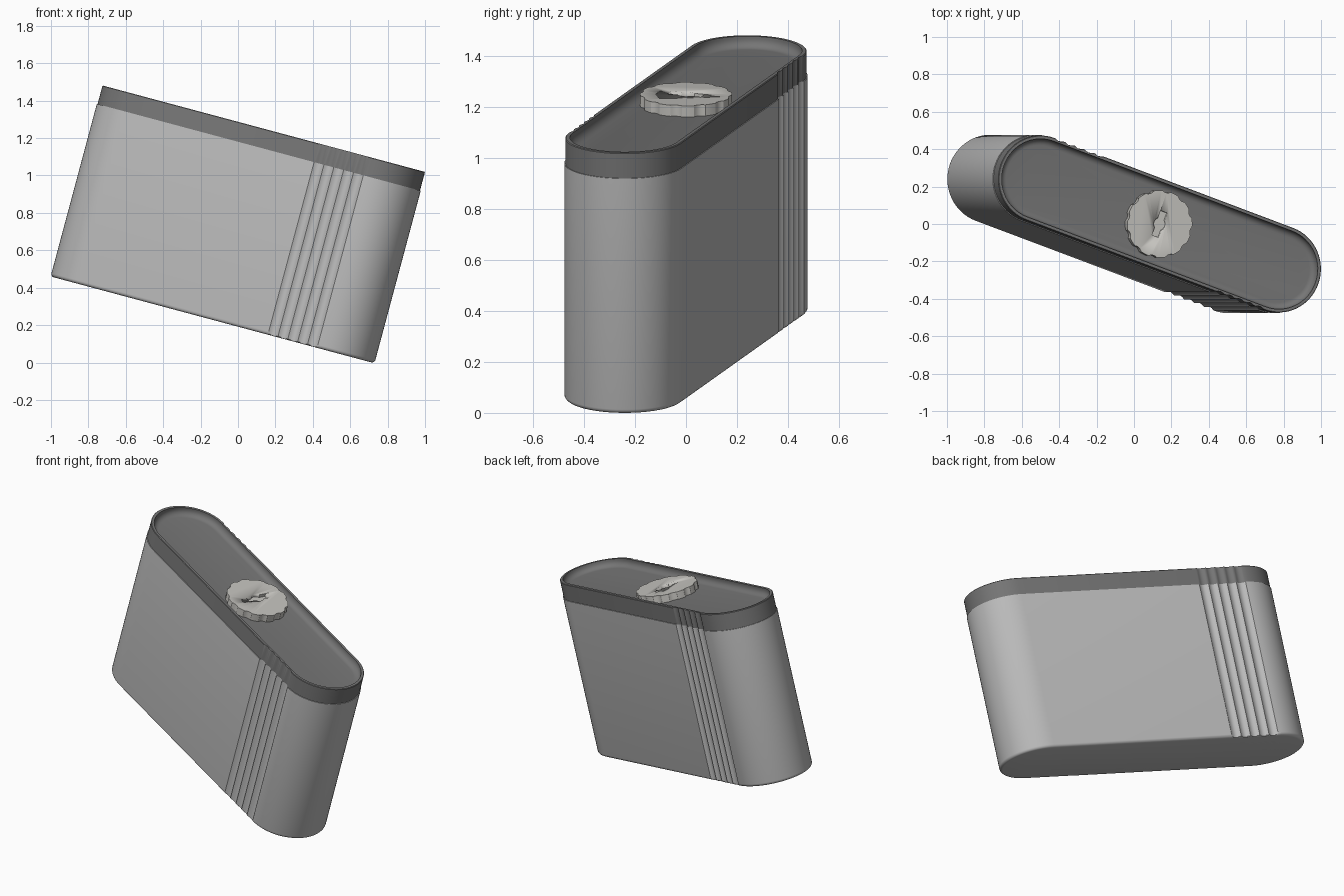
import bpy, bmesh
from math import sin, cos, pi, radians
from mathutils import Matrix

if "Cube" in bpy.data.objects:
    bpy.data.objects.remove(bpy.data.objects["Cube"])

A, R = 0.702, 0.237            # half distance of end centres, end radius
H, SEAM = 1.058, 0.955         # full height, body/lid seam
FLUTE_W, FLUTE_D, FLUTES = 0.058, 0.013, 5
POSE = (Matrix.Translation((-0.136, 0, 0.228))
        @ Matrix.Rotation(radians(15), 4, 'Y') @ Matrix.Rotation(radians(-20), 4, 'Z'))


def material(name, grey):
    m = bpy.data.materials.new(name)
    m.diffuse_color = (*grey, 1)
    m.use_nodes = True
    m.node_tree.nodes["Principled BSDF"].inputs["Base Color"].default_value = m.diffuse_color
    return m


def outline(inset):
    """Stadium with a fluted grip on each long side, two-fold symmetric."""
    r = R - inset
    half = []
    for i in range(33):
        t = -pi / 2 + pi * i / 32
        half.append((A + r * cos(t), r * sin(t)))
    for i in range(FLUTES * 8):
        t = (i % 8) / 8
        u = -A + FLUTES * FLUTE_W - i * FLUTE_W / 8
        half.append((u, min(r, R - FLUTE_D * 4 * t * (1 - t))))
    return half + [(-x, -y) for x, y in half]


def loft(name, rings, mat):
    """Skin a list of (outline, height) rings and cap both ends."""
    bm = bmesh.new()
    loops = [[bm.verts.new((x, y, z)) for x, y in pts] for pts, z in rings]
    n = len(loops[0])
    for lo, hi in zip(loops, loops[1:]):
        for i in range(n):
            j = (i + 1) % n
            bm.faces.new((lo[i], lo[j], hi[j], hi[i]))
    bm.faces.new(loops[0][::-1])
    bm.faces.new(loops[-1])
    bmesh.ops.recalc_face_normals(bm, faces=bm.faces)
    me = bpy.data.meshes.new(name)
    bm.to_mesh(me)
    bm.free()
    ob = bpy.data.objects.new(name, me)
    bpy.context.collection.objects.link(ob)
    ob.matrix_world = POSE
    if mat:
        me.materials.append(mat)
    bpy.ops.object.select_all(action='DESELECT')
    ob.select_set(True)
    bpy.context.view_layer.objects.active = ob
    bpy.ops.object.shade_smooth_by_angle(angle=radians(30))
    return ob


body_mat = material("body_grey", (0.50, 0.50, 0.50))
lid_mat = material("lid_grey", (0.18, 0.18, 0.18))
knob_mat = material("knob_grey", (0.56, 0.55, 0.52))

# Body with a rounded bottom edge
B = 0.018
rings = [(outline(B * (1 - sin(t))), B * (1 - cos(t)))
         for t in [pi / 2 * i / 4 for i in range(5)]]
loft("body", rings + [(outline(0), SEAM)], body_mat)

# Lid: outer wall, thin rim, then a filleted tray
FLOOR, F, RIM = H - 0.045, 0.035, 0.022
rings = [(outline(0.004), SEAM), (outline(0.004), H - 0.003),
         (outline(0.007), H), (outline(RIM), H)]
rings += [(outline(RIM + F * (1 - cos(t))), FLOOR + F * (1 - sin(t)))
          for t in [pi / 2 * i / 6 for i in range(7)]]
loft("lid", rings, lid_mat)

# Knob: disc with shallow scallops round the edge
LOBES, STEPS = 12, 12
edge = []
for i in range(LOBES * STEPS):
    k = (i % STEPS) / STEPS
    dip = 0.009 * (1 - ((k - 0.25) / 0.25) ** 2) if k < 0.5 else 0
    t = 2 * pi * i / (LOBES * STEPS)
    edge.append(((0.18 - dip) * cos(t), (0.18 - dip) * sin(t)))
knob = loft("knob", [(edge, FLOOR - 0.003), (edge, H)], knob_mat)

# Keyhole: round hole with a slot across it
w, r, end = 0.02, 0.034, 0.07
key = []
for s in (1, -1):
    key += [(s * w, -s * end)]
    for i in range(9):
        t = radians(-53 + 106 * i / 8)
        key.append((s * r * cos(t), s * r * sin(t)))
    key += [(s * w, s * end)]
cutter = loft("keyhole_cutter", [(key, H - 0.02), (key, H + 0.02)], None)
cutter.hide_render = True
cutter.display_type = 'WIRE'
cut = knob.modifiers.new("keyhole", 'BOOLEAN')
cut.operation, cut.solver, cut.object = 'DIFFERENCE', 'EXACT', cutter
bpy.context.view_layer.objects.active = knob
bpy.ops.object.modifier_apply(modifier=cut.name)
bpy.data.objects.remove(cutter)
